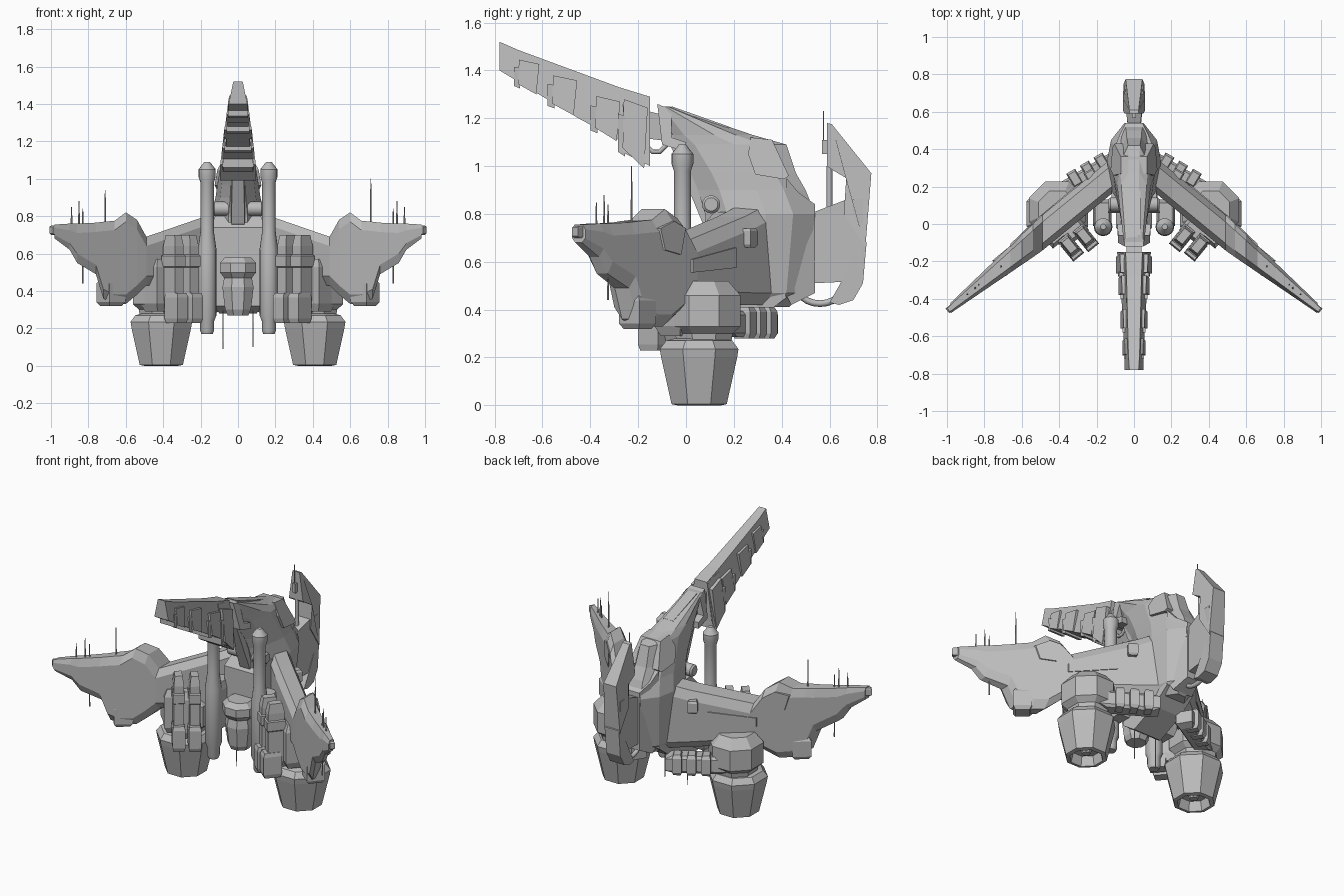
import bpy, bmesh, math
from mathutils import Matrix, Vector

cube = bpy.data.objects.get("Cube")
if cube:
    bpy.data.objects.remove(cube, do_unlink=True)

grey = bpy.data.materials.new("hull_grey")
grey.use_nodes = True
grey.diffuse_color = (0.5, 0.5, 0.5, 1)
grey.node_tree.nodes["Principled BSDF"].inputs["Base Color"].default_value = (0.5, 0.5, 0.5, 1)


def loft(name, rings, smooth=False):
    """Skin equal-length rings of points and cap both ends."""
    bm = bmesh.new()
    vs = [[bm.verts.new(p) for p in r] for r in rings]
    n = len(rings[0])
    for a, b in zip(vs, vs[1:]):
        for i in range(n):
            j = (i + 1) % n
            bm.faces.new((a[i], a[j], b[j], b[i]))
    bm.faces.new(vs[0])
    bm.faces.new(vs[-1])
    bmesh.ops.recalc_face_normals(bm, faces=bm.faces)
    me = bpy.data.meshes.new(name)
    bm.to_mesh(me)
    bm.free()
    me.materials.append(grey)
    ob = bpy.data.objects.new(name, me)
    bpy.context.collection.objects.link(ob)
    if smooth:
        bpy.ops.object.select_all(action='DESELECT')
        ob.select_set(True)
        bpy.context.view_layer.objects.active = ob
        bpy.ops.object.shade_smooth_by_angle()
    return ob


def side_plate(name, pts, widths, x=0):
    """Side profile (y, z) given thickness along x."""
    if not isinstance(widths, (list, tuple)):
        widths = [widths] * len(pts)
    return loft(name, [[(x + s * w, y, z) for (y, z), w in zip(pts, widths)] for s in (-1, 1)])


def lathe(name, x, y, prof, n=16, smooth=True, turn=0):
    """Upright round part from (radius, z) pairs."""
    ang = [turn + 2 * math.pi * i / n for i in range(n)]
    return loft(name, [[(x + r * math.cos(a), y + r * math.sin(a), z) for a in ang]
                       for r, z in prof], smooth)


def block(name, loc, size, yaw=0, taper=0.75, cut=0.15):
    """Box with chamfered top and bottom, turned about z."""
    rot = Matrix.Rotation(yaw, 3, 'Z')
    rings = []
    for t, k in ((-0.5, taper), (-0.5 + cut, 1), (0.5 - cut, 1), (0.5, taper)):
        rings.append([Vector(loc) + rot @ Vector((a * k * size[0] / 2, b * k * size[1] / 2, t * size[2]))
                      for a, b in ((-1, -1), (1, -1), (1, 1), (-1, 1))])
    return loft(name, rings)


def tube(name, path, r, n=8):
    """Bent pipe in the side plane."""
    cu = bpy.data.curves.new(name, 'CURVE')
    cu.dimensions = '3D'
    cu.bevel_depth = r
    cu.bevel_resolution = 2
    sp = cu.splines.new('POLY')
    sp.points.add(len(path) - 1)
    for p, (x, y, z) in zip(sp.points, path):
        p.co = (x, y, z, 1)
    cu.materials.append(grey)
    ob = bpy.data.objects.new(name, cu)
    bpy.context.collection.objects.link(ob)


# Central hull, stacked from bottom to top: z, front y, back y, half width
rings = []
for z, f, b, w in ((0.41, .16, .43, .08), (0.47, .1, .50, .12), (0.8, .08, .54, .145),
                   (0.9, .05, .50, .12), (0.97, .02, .46, .11), (1.09, -.06, .42, .09),
                   (1.13, -.08, .28, .08), (1.25, -.11, -.07, .055)):
    d = b - f
    half = [(.35 * w, f), (.8 * w, f + .2 * d), (w, f + .55 * d), (.85 * w, f + .8 * d), (.35 * w, b)]
    rings.append([(x, y, z) for x, y in half] + [(-x, y, z) for x, y in reversed(half)])
loft("central_hull", rings)
side_plate("neck_collar", [(-.12, 1.26), (-.06, 1.235), (-.06, 1.12), (.0, 1.1), (.0, 1.06), (-.1, 1.09)],
           [.05, .055, .085, .09, .09, .085])
side_plate("rear_cowl", [(.27, 1.12), (.36, 1.11), (.43, .96), (.41, .945), (.29, .965), (.26, 1.05)],
           [.07, .07, .105, .115, .125, .11])
side_plate("neck_keel", [(-.07, 1.1), (.1, 1.0), (.2, .8), (.13, .7), (.07, .76)], [.03, .05, .05, .035, .035])
side_plate("spine_strip", [(-.06, 1.25), (.18, 1.165), (.18, 1.13), (-.06, 1.2)], .035)

# Lower belly and cockpit
side_plate("belly", [(.06, .74), (.12, .81), (.3, .8), (.42, .45), (.3, .36), (.12, .28), (.06, .32)],
           [.14, .12, .12, .1, .1, .1, .13])
lathe("cockpit", 0, .02, [(.06, .27), (.075, .3), (.09, .42), (.08, .47), (.105, .5), (.105, .55), (.075, .58)],
      8, False, math.pi / 8)

# Forward boom with stepped segments
side_plate("boom_core", [(-.78, 1.52), (-.7, 1.485), (-.28, 1.33), (-.15, 1.29), (-.15, 1.04), (-.45, 1.2),
                         (-.68, 1.34), (-.78, 1.40)],
           [.025, .03, .04, .045, .08, .062, .052, .05])
for i, (y, z, l, h) in enumerate(((-.66, 1.385, .085, .1), (-.51, 1.31, .1, .115),
                                  (-.33, 1.215, .1, .13), (-.215, 1.16, .1, .2))):
    w = .062 + .011 * i
    side_plate("boom_segment", [(y - l * .45, z + h * .6), (y + l * .55, z + h * .42), (y + l * .4, z - h * .85),
                                (y - l * .5, z - h * .42)], [w * .75, w * .8, w, w])
    side_plate("boom_rib", [(y - l * .7, z + h * .3), (y - l * .4, z + h * .25), (y - l * .4, z - h * .6),
                            (y - l * .7, z - h * .5)], w * .85)
side_plate("boom_tail_armour", [(-.27, 1.31), (-.16, 1.29), (-.15, 1.0), (-.28, 1.065), (-.26, 1.2)],
           [.045, .045, .09, .085, .07])
side_plate("boom_joint", [(-.2, 1.24), (-.04, 1.2), (-.04, 1.1), (-.2, 1.12)], .04)
tube("boom_cable", [(0, -.17, 1.09), (0, -.14, 1.06), (0, -.11, 1.06), (0, -.07, 1.1)], .01)

# Tail fin, hook and struts
side_plate("tail_mount", [(.42, .95), (.47, .89), (.54, .84), (.54, .47), (.44, .42), (.40, .5)],
           [.1, .08, .045, .045, .07, .1])
side_plate("tail_plate", [(.5, .80), (.54, .81), (.67, .86), (.74, .86), (.735, .52), (.53, .51), (.5, .52)],
           [.035, .035, .05, .05, .05, .035, .035])
side_plate("tail_fin", [(.59, 1.18), (.61, 1.175), (.775, .97), (.75, .66), (.66, .8), (.67, .95), (.61, .985), (.59, 1.0)],
           [.025, .025, .045, .055, .055, .06, .06, .05])
side_plate("tail_foot", [(.74, .7), (.755, .68), (.74, .51), (.7, .44), (.64, .42), (.6, .43), (.64, .5), (.67, .56)], .05)
tube("tail_hook", [(0, .48 + .08 + .09 * math.cos(a), .49 + .065 * math.sin(a))
                   for a in [math.pi * (.9 + .1 * k) for k in range(10)]], .014)
tube("tail_rod", [(0, .6, .82), (0, .6, 1.0)], .012)
tube("tail_antenna", [(0, .575, 1.05), (0, .575, 1.23)], .003)
side_plate("tail_antenna_base", [(.568, 1.05), (.6, 1.05), (.6, 1.11), (.568, 1.11)], .01)


# Wing placement along its sweep
def mid(x):
    return .24 - .82 * (x - .14)


def half(x):
    return .095 if x < .5 else .095 - .14 * (x - .5)


YAW = math.atan(-.82)
for s, side in ((1, "left"), (-1, "right")):
    # Swept wing: x, top z, bottom z
    rings = []
    for x, t, b in ((.06, .85, .42), (.2, .79, .42), (.49, .69, .43), (.54, .78, .38), (.60, .82, .33),
                    (.66, .775, .33), (.72, .77, .36), (.76, .765, .49), (.86, .76, .55),
                    (.9, .76, .62), (.98, .755, .68)):
        c, h = mid(x), half(x)
        e = min(.05, (t - b) / 4)
        rings.append([(s * x, c + k * h, z) for k, z in ((-.6, t), (.6, t), (1, t - e), (1, b + e), (.5, b),
                                                         (-.5, b), (-1, b + e), (-1, t - e))])
    loft(side + "_wing", rings)
    block(side + "_wing_tip", (s * .975, -.445, .725), (.06, .03, .05), s * YAW)
    block(side + "_wing_pod", (s * .68, mid(.68), .39), (.11, .11, .14), s * YAW)
    # Raised panels on the rear face and shoulder
    loft(side + "_wing_panel", [[(s * x, mid(x) + half(x) + d, z) for x, z in
                                 ((.3, .66), (.52, .61), (.52, .555), (.3, .575))] for d in (-.005, .008)])
    loft(side + "_shoulder_panel", [[(s * x, mid(x) + half(x) + d, z) for x, z in
                                     ((.55, .74), (.6, .77), (.66, .74), (.64, .65), (.57, .63))]
                                    for d in (-.02, .008)])
    # Engine with hollow nozzle
    cx, cy = s * .41, .055
    lathe(side + "_engine_housing", cx, cy + .02, [(.12, .24), (.13, .3), (.165, .33), (.165, .46), (.11, .52)],
          8, False, math.pi / 8)
    lathe(side + "_engine_nozzle", cx, cy, [(.11, .28), (.15, .27), (.178, .235), (.172, .2), (.125, .005),
                                            (.1, .0), (.085, .06), (.03, .065)], 8, False, math.pi / 8)
    lathe(side + "_engine_core", cx, cy, [(.04, .07), (.025, .03)], 8, False)
    block(side + "_engine_mount", (s * .42, -.03, .43), (.15, .14, .28), s * YAW)
    block(side + "_engine_bracket", (s * .34, -.02, .42), (.14, .14, .3), s * YAW)
    # Gun pods ahead of the wing
    for x, y in ((.265, -.065), (.345, -.115)):
        block(side + "_gun_pod", (s * x, y, .5), (.06, .1, .4), s * YAW)
        block(side + "_gun_pod_base", (s * (x - .015), y - .02, .31), (.075, .11, .16), s * YAW, .85)
        block(side + "_gun_pod_band", (s * x, y, .56), (.07, .115, .08), s * YAW)
    # Tall launch tube
    lathe(side + "_launch_tube", s * .165, -.015,
          [(.03, .17), (.038, .19), (.038, .24), (.05, .27), (.05, .62), (.036, .72), (.036, .98), (.046, 1.01),
           (.046, 1.05), (.015, 1.09)])
    block(side + "_tube_clamp", (s * .17, .06, .5), (.1, .14, .3))
    # Rear beam with a row of small boxes
    d = Vector((.27, -.16, 0)).normalized()
    beam_yaw = s * math.atan2(d.y, d.x)
    block(side + "_rear_beam", (s * .25, .25, .34), (.36, .1, .11), beam_yaw)
    for k in range(3):
        p = Vector((.17, .33, .345)) + d * .085 * k
        block(side + "_rear_box", (s * p.x, p.y, p.z), (.055, .09, .13), beam_yaw)
    block(side + "_wing_root_box", (s * .23, .26, .7), (.06, .06, .08), beam_yaw)
    # Round side knob
    knob = lathe(side + "_side_knob", 0, 0, [(.038, -.06), (.038, .015), (.028, .025)])
    knob.matrix_world = Matrix.Translation((s * .11, .105, .84)) @ Matrix.Rotation(s * math.pi / 2, 4, 'Y')
    # Antennae: x, low z, high z
    tall = 1.0 if s > 0 else .94
    for x, lo, hi in ((.71, .76, tall), (.83, .75, .84), (.85, .75, .88), (.89, .75, .85), (.83, .44, .56)):
        lathe(side + "_antenna", s * x, mid(x), [(.005, lo), (.004, (lo + hi) / 2), (.002, hi)], 6)
    lathe(side + "_belly_antenna", s * .08, .1, [(.002, .1 if s > 0 else .09), (.004, .35)], 6)
